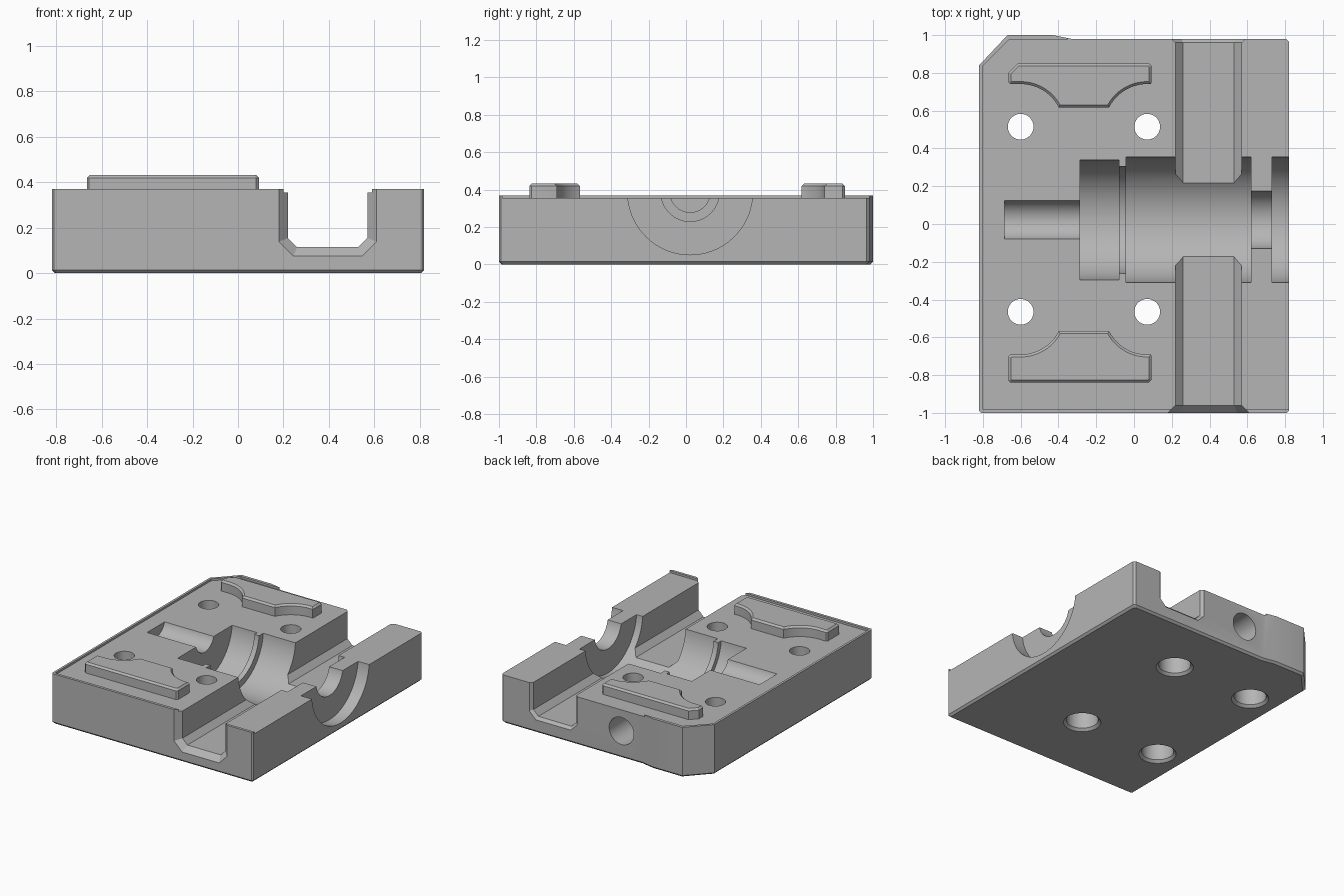
import bpy, bmesh, math

cube = bpy.data.objects.get("Cube")
if cube:
    bpy.data.objects.remove(cube, do_unlink=True)

TOP, DECK = 0.37, 0.355
BORE_Y, BORE_Z = 0.022, 0.386
HOLES = [(x, y) for x in (-0.6, 0.07) for y in (-0.465, 0.515)]

grey = bpy.data.materials.new("machined_grey")
grey.use_nodes = True
grey.diffuse_color = (0.46, 0.46, 0.46, 1)
grey.node_tree.nodes["Principled BSDF"].inputs["Base Color"].default_value = grey.diffuse_color


def loft(name, rings, top_bevel=0):
    """Solid skinned through matching rings of points, capped at both ends."""
    bm = bmesh.new()
    rows = [[bm.verts.new(p) for p in ring] for ring in rings]
    n = len(rows[0])
    for a, b in zip(rows, rows[1:]):
        for i in range(n):
            j = (i + 1) % n
            bm.faces.new((a[i], a[j], b[j], b[i]))
    bm.faces.new(rows[0][::-1])
    cap = bm.faces.new(rows[-1])
    bmesh.ops.recalc_face_normals(bm, faces=bm.faces)
    if top_bevel:
        bmesh.ops.bevel(bm, geom=list(cap.edges), offset=top_bevel, segments=1,
                        affect='EDGES', clamp_overlap=True)
    mesh = bpy.data.meshes.new(name)
    bm.to_mesh(mesh)
    bm.free()
    mesh.materials.append(grey)
    ob = bpy.data.objects.new(name, mesh)
    bpy.context.scene.collection.objects.link(ob)
    return ob


def flat(outline, z, sx=1, sy=1):
    return [(x * sx, y * sy, z) for x, y in outline]


def circle(r, n=64):
    return [(r * math.cos(math.tau * i / n), r * math.sin(math.tau * i / n)) for i in range(n)]


def cut(target, cutter):
    cutter.hide_render = True
    mod = target.modifiers.new("cut", 'BOOLEAN')
    mod.operation, mod.solver, mod.object = 'DIFFERENCE', 'EXACT', cutter
    bpy.context.view_layer.update()
    deps = bpy.context.evaluated_depsgraph_get()
    mesh = bpy.data.meshes.new_from_object(target.evaluated_get(deps))
    target.modifiers.clear()
    target.data = mesh
    bpy.data.objects.remove(cutter, do_unlink=True)


def smooth(ob):
    bpy.ops.object.select_all(action='DESELECT')
    ob.select_set(True)
    bpy.context.view_layer.objects.active = ob
    bpy.ops.object.shade_smooth_by_angle(angle=math.radians(25))


# Block with a clipped corner, a raised back pad and a chamfered underside
outline = [(-0.82, -0.99), (-0.81, -1), (0.81, -1), (0.82, -0.99), (0.82, 0.965), (0.805, 0.98),
           (-0.33, 0.98), (-0.43, 1), (-0.67, 1), (-0.82, 0.84)]
block = loft("block", [flat(outline, 0, 0.982, 0.985), flat(outline, 0.015), flat(outline, TOP)])

# Sunken deck leaving a thin lip on the front, left edge and clipped corner
deck = [(-0.803, -0.98), (0.9, -0.98), (0.9, 1.1), (-0.33, 1.1), (-0.35, 0.978),
        (-0.66, 0.978), (-0.803, 0.833)]
cut(block, loft("deck_cutter", [flat(deck, DECK), flat(deck, 0.5)]))

# Stepped round bore along x: (start, end, radius)
steps = [(-0.685, -0.285, 0.107), (-0.285, -0.08, 0.319), (-0.08, -0.042, 0.285),
         (-0.042, 0.62, 0.334), (0.62, 0.73, 0.156), (0.73, 0.9, 0.334)]
rings = [[(x, BORE_Y + u, BORE_Z + v) for u, v in circle(r, 96)]
         for a, b, r in steps for x in (a, b)]
cut(block, loft("bore_cutter", rings))


# Cross channel along y with flared mouths
def channel(y, grow):
    w, floor = 0.175 + grow, 0.115 - grow
    half = [(w, 0.6), (w, floor + 0.04 + grow * 0.6), (w - 0.04 - grow * 0.6, floor)]
    return [(0.395 + x, y, z) for x, z in half] + [(0.395 - x, y, z) for x, z in half[::-1]]


cut(block, loft("channel_cutter", [channel(-1.04, 0.08), channel(-0.96, 0),
                                   channel(0.96, 0), channel(1.04, 0.08)]))

# Screw holes with chamfered counterbores from below
for hx, hy in HOLES:
    levels = [(-0.02, 0.147), (0.018, 0.109), (0.24, 0.109), (0.24, 0.068), (0.5, 0.068)]
    cut(block, loft("screw_cutter", [[(hx + u, hy + v, z) for u, v in circle(r)]
                                     for z, r in levels]))

# Blind port in the back face
cut(block, loft("port_cutter", [[(-0.16 + u, y, 0.2 + v) for u, v in circle(0.1)]
                                for y in (0.5, 1.1)]))
smooth(block)


# Raised locating pads, scooped around the screw holes
def pad(name, hole_y, side, outer, clip):
    def arc(cx, a0, a1, r=0.226, n=12):
        return [(cx + r * math.cos(math.radians(a0 + (a1 - a0) * i / n)),
                 hole_y + side * r * math.sin(math.radians(a0 + (a1 - a0) * i / n)))
                for i in range(n + 1)]
    inner = hole_y + side * 0.226
    pts = [(-0.665, outer - side * clip), (-0.665 + clip, outer), (0.08, outer),
           (0.093, outer - side * 0.013), (0.093, inner + side * 0.012)]
    pts += arc(0.07, 85, 153) + arc(-0.6, 27, 95)
    pts += [(-0.655, inner), (-0.665, inner + side * 0.01)]
    smooth(loft(name, [flat(pts, DECK - 0.01), flat(pts, 0.432)], 0.013))


pad("back_pad", 0.515, 1, 0.85, 0.05)
pad("front_pad", -0.465, -1, -0.838, 0.01)
